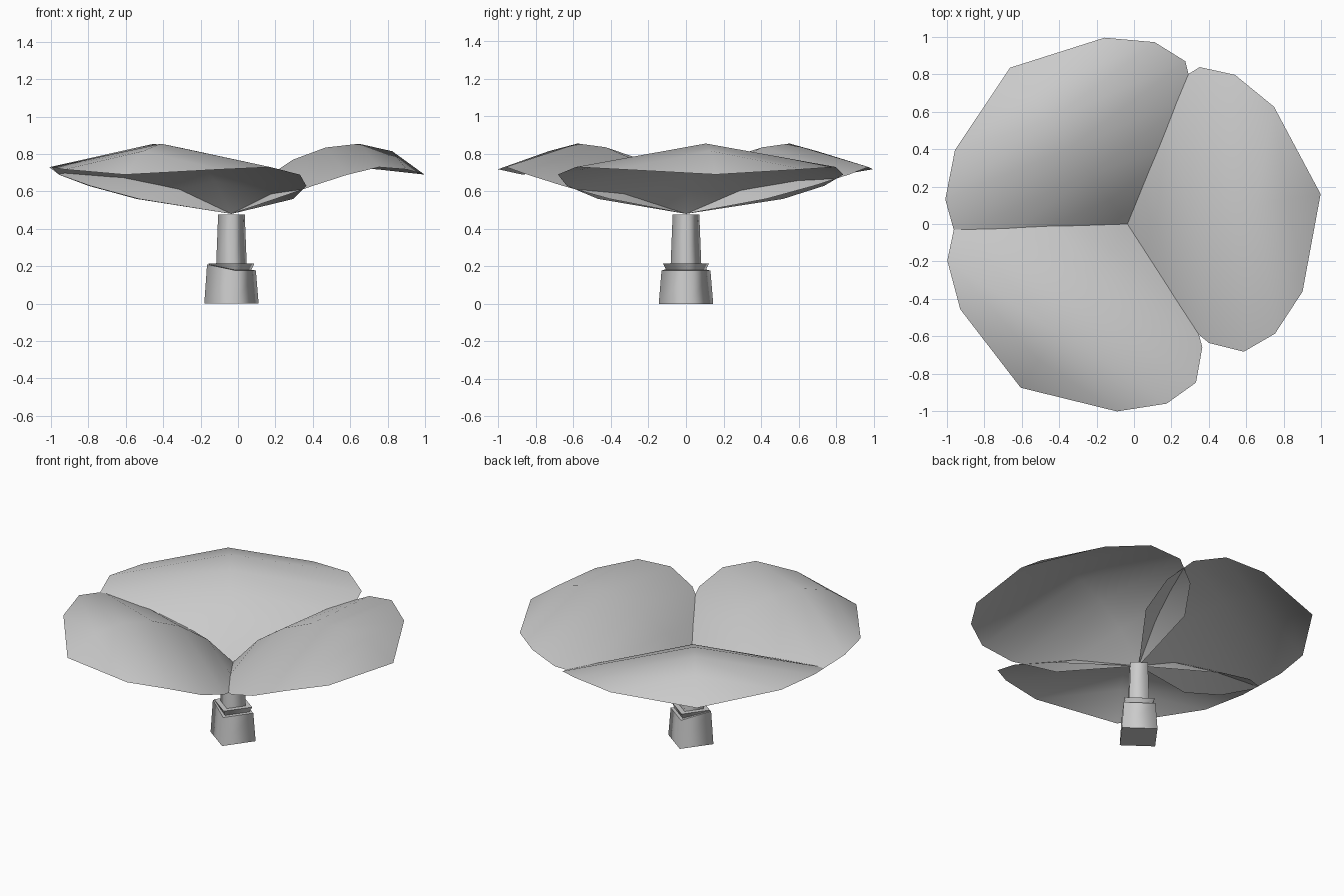
import bpy, bmesh, math

if "Cube" in bpy.data.objects:
    bpy.data.objects.remove(bpy.data.objects["Cube"])

CENTRE = (-0.035, 0.0)
TURN = math.radians(8.8)

grey = bpy.data.materials.new("plain_grey")
grey.diffuse_color = (0.6, 0.6, 0.6, 1)
grey.use_nodes = True
grey.node_tree.nodes["Principled BSDF"].inputs["Base Color"].default_value = grey.diffuse_color


def finish(bm, name, angle):
    """Turn a bmesh into an object standing on the shared centre."""
    me = bpy.data.meshes.new(name)
    bm.normal_update()
    bm.to_mesh(me)
    bm.free()
    me.materials.append(grey)
    ob = bpy.data.objects.new(name, me)
    ob.location = (*CENTRE, 0)
    ob.rotation_euler.z = angle
    bpy.context.collection.objects.link(ob)
    return ob


# Petal rows: distance along the spine, half width, spine height, edge height
ROWS = [(0.16, 0.50, 0.655, 0.56), (0.333, 0.695, 0.77, 0.63),
        (0.51, 0.77, 0.835, 0.69), (0.69, 0.70, 0.855, 0.73),
        (0.87, 0.50, 0.815, 0.718)]


def petal(name, angle):
    bm = bmesh.new()
    root = bm.verts.new((0, 0, 0.48))
    tip = bm.verts.new((1.045, 0, 0.69))
    rows = [[bm.verts.new(p) for p in ((a, -w, ze), (a, 0, zs), (a, w, ze))]
            for a, w, zs, ze in ROWS]
    for i in (0, 1):
        bm.faces.new((root, rows[0][i], rows[0][i + 1]))
        for r, s in zip(rows, rows[1:]):
            bm.faces.new((r[i], s[i], s[i + 1], r[i + 1]))
        bm.faces.new((rows[-1][i], tip, rows[-1][i + 1]))
    for f in bm.faces:
        f.smooth = True
    return finish(bm, name, math.radians(angle))


def square_post(name, r0, z0, r1, z1, raised=None):
    """Four-sided tapered post with smooth sides and flat caps."""
    bm = bmesh.new()
    rings = []
    for r, z in ((r0, z0), (r1, z1)):
        rings.append([bm.verts.new((r * math.cos(k * math.pi / 2),
                                    r * math.sin(k * math.pi / 2), z))
                      for k in range(4)])
    if raised:
        rings[1][2].co.z = raised
    for k in range(4):
        n = (k + 1) % 4
        f = bm.faces.new((rings[0][k], rings[0][n], rings[1][n], rings[1][k]))
        f.smooth = True
    bm.faces.new(rings[0][::-1])
    bm.faces.new(rings[1])
    return finish(bm, name, TURN)


# Three overlapping petals
for label, angle in (("right", 8.8), ("back", 126.9), ("front", 236.9)):
    petal("petal_" + label, angle)

# Stem parts, with one corner of the base drawn upwards
square_post("base", 0.147, 0.0, 0.132, 0.178, raised=0.21)
square_post("collar", 0.102, 0.17, 0.124, 0.215)
square_post("stem", 0.083, 0.2, 0.072, 0.476)
